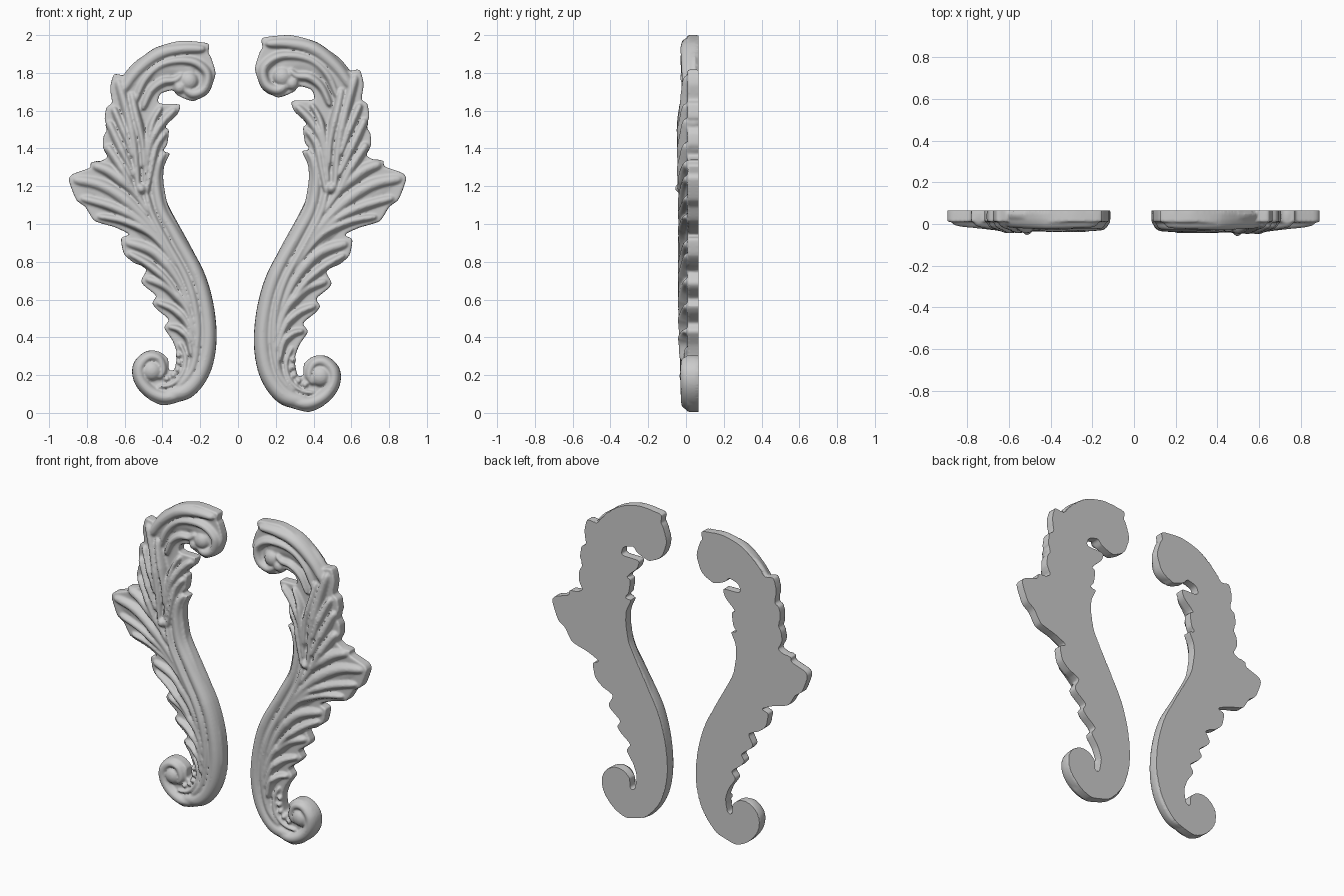
import bpy, bmesh, math
from mathutils import Vector

BACK = 0.065


def smooth(pts, n=8, closed=False, k=0.5):
    """Hermite curve through 2D points."""
    P = [Vector(p) for p in pts]
    m = len(P)
    get = (lambda i: P[i % m]) if closed else (lambda i: P[max(0, min(m - 1, i))])
    out = []
    for i in range(m if closed else m - 1):
        a, b, c, d = get(i - 1), get(i), get(i + 1), get(i + 2)
        lim = (c - b).length * 1.2
        t0, t1 = (c - a) * k, (d - b) * k
        t0 = t0 * min(1, lim / max(t0.length, 1e-6))
        t1 = t1 * min(1, lim / max(t1.length, 1e-6))
        for j in range(n):
            s = j / n
            out.append(b * (2*s**3 - 3*s*s + 1) + t0 * (s**3 - 2*s*s + s)
                       + c * (3*s*s - 2*s**3) + t1 * (s**3 - s*s))
    if not closed:
        out.append(P[-1])
    return out


def slab(bm, pts, front):
    """Flat backing plate cut to the outline."""
    vs = [bm.verts.new((p.x, BACK, p.y)) for p in pts]
    f = bm.faces.new(vs)
    r = bmesh.ops.extrude_face_region(bm, geom=[f], use_keep_orig=True)
    for v in r["geom"]:
        if isinstance(v, bmesh.types.BMVert):
            v.co.y = front


def rib(bm, pts, w, y=(-0.02, -0.045, -0.02), seg=10):
    """Domed strip along a path; w and y are start, middle and end values."""
    path = smooth(pts)
    n = len(path)
    rings = []
    for i, p in enumerate(path):
        t = i / (n - 1)
        mix = lambda q: q[0] + (q[1]-q[0])*2*t if t < .5 else q[1] + (q[2]-q[1])*(2*t-1)
        e = min(1, min(t, 1 - t) / 0.12)
        e = 0.35 + 0.65 * math.sqrt(1 - (1 - e) ** 2)
        tan = (path[min(i+1, n-1)] - path[max(i-1, 0)]).normalized()
        nor = Vector((-tan.y, tan.x))
        base = 0.055
        h = (base - mix(y)) * (0.6 + 0.4 * e)
        ring = []
        for j in range(seg + 1):
            a = math.pi * j / seg
            q = p + nor * mix(w) * e * math.cos(a)
            ring.append(bm.verts.new((q.x, base - h * math.sin(a) ** 0.75 if 0 < j < seg else base, q.y)))
        rings.append(ring)
    for r0, r1 in zip(rings, rings[1:]):
        for j in range(seg + 1):
            k = (j + 1) % (seg + 1)
            bm.faces.new((r0[j], r0[k], r1[k], r1[j]))
    bm.faces.new(rings[0])
    bm.faces.new(rings[-1][::-1])


def bead(bm, x, z, r, front):
    res = bmesh.ops.create_uvsphere(bm, u_segments=16, v_segments=10, radius=1)
    for v in res["verts"]:
        v.co = (x + v.co.x * r, 0.01 + v.co.y * (0.01 - front), z + v.co.z * r)


# Outline: hook top and leafy outer edge, then lower scroll and inner edge
outer = [(.13, 1.985), (.27, 2.0), (.38, 1.975), (.48, 1.91), (.575, 1.80), (.595, 1.81), (.645, 1.815),
         (.665, 1.74), (.655, 1.66), (.685, 1.635), (.695, 1.565), (.675, 1.525), (.70, 1.48),
         (.705, 1.42), (.68, 1.365), (.72, 1.34), (.77, 1.335), (.775, 1.305), (.87, 1.27), (.89, 1.235),
         (.85, 1.13), (.80, 1.09), (.75, 1.015), (.64, .98), (.56, .94), (.605, .92), (.59, .835),
         (.535, .785), (.465, .755), (.495, .69), (.48, .66), (.415, .605), (.435, .565), (.41, .53),
         (.345, .475), (.37, .43), (.325, .36), (.30, .285), (.315, .20)]
inner = [(.345, .20), (.35, .26), (.39, .295), (.44, .305), (.51, .27), (.54, .205), (.525, .125), (.455, .04),
         (.37, .005), (.245, .045), (.14, .175), (.085, .36), (.10, .55), (.155, .73), (.27, .945),
         (.35, 1.10), (.375, 1.235), (.37, 1.315), (.34, 1.385), (.385, 1.39), (.355, 1.43),
         (.345, 1.515), (.375, 1.525), (.30, 1.595), (.285, 1.65), (.38, 1.655), (.405, 1.665),
         (.39, 1.71), (.325, 1.73), (.295, 1.70), (.21, 1.67), (.125, 1.725), (.09, 1.82),
         (.115, 1.91), (.13, 1.935)]

bm = bmesh.new()
slab(bm, smooth(outer + inner, 6, True, 0.32), 0.008)

# Broad body swell under the veins
rib(bm, [(.36, .08), (.2, .2), (.19, .45), (.3, .76), (.44, 1.05), (.53, 1.3), (.57, 1.6)],
    (.06, .12, .08), (0, -.02, -.01))
rib(bm, [(.36, .9), (.55, 1.08), (.7, 1.18), (.85, 1.22)], (.08, .13, .06), (-.02, -.01, .01))
rib(bm, [(.58, 1.7), (.48, 1.82), (.34, 1.87), (.2, 1.83)], (.07, .09, .08), (0, -.01, 0))

# Main stem and lower scroll
rib(bm, [(.37, .06), (.25, .09), (.165, .2), (.132, .36), (.147, .55), (.2, .73), (.31, .93), (.39, 1.08),
         (.415, 1.23), (.4, 1.33), (.365, 1.39)], (.052, .046, .025), (-.025, -.04, -.015))
rib(bm, [(.3, .1), (.22, .2), (.19, .36), (.2, .53), (.25, .7), (.36, .9), (.44, 1.06), (.47, 1.18)],
    (.03, .035, .025), (-.02, -.045, -.04))
rib(bm, [(.28, .065), (.37, .05), (.45, .085), (.5, .15), (.503, .22), (.455, .27), (.4, .26), (.375, .2), (.4, .15)],
    (.04, .038, .022), (-.025, -.03, -.02))
bead(bm, .437, .195, .055, -.035)
rib(bm, [(.29, .35), (.255, .27), (.27, .18), (.33, .12), (.41, .105)], (.015, .02, .015), (-.01, -.02, -.01))
for bx, bz in [(.292, .28), (.288, .24), (.297, .2), (.32, .17), (.355, .15)]:
    bead(bm, bx, bz, .016, -.015)

# Body lobes: path, widths, front depths
L = (-.035, -.045, -.01)
lobes = [
    [(.3, .75), (.42, .96), (.57, 1.12), (.72, 1.21), (.87, 1.24)],
    [(.33, .84), (.5, 1.01), (.65, 1.09), (.83, 1.14)],
    [(.45, 1.05), (.54, 1.18), (.66, 1.28), (.76, 1.32)],
    [(.28, .74), (.43, .93), (.58, 1.01), (.74, 1.04)],
    [(.22, .52), (.3, .7), (.42, .84), (.585, .9)],
    [(.23, .5), (.34, .67), (.45, .77), (.57, .84)],
    [(.2, .38), (.25, .54), (.35, .65), (.475, .7)],
    [(.2, .32), (.25, .46), (.32, .53), (.415, .57)],
    [(.22, .27), (.24, .37), (.29, .42), (.35, .435)]]
widths = [.045, .036, .042, .03, .042, .03, .036, .03, .026]
for p, w in zip(lobes, widths):
    rib(bm, p, (.018, w, w * .7), L)

# Upper leaf pointing up, with its side lobes
U = (-.045, -.05, -.015)
for p, w in [([(.51, 1.15), (.53, 1.4), (.57, 1.6), (.625, 1.79)], .035),
             ([(.54, 1.36), (.59, 1.5), (.65, 1.64)], .028),
             ([(.53, 1.25), (.6, 1.4), (.675, 1.56)], .032),
             ([(.53, 1.16), (.6, 1.3), (.685, 1.43)], .034),
             ([(.48, 1.3), (.49, 1.45), (.53, 1.62), (.55, 1.72)], .03)]:
    rib(bm, p, (.02, w, w * .8), U)

# Inner leaf beside the stem
for p, w in [([(.48, 1.2), (.45, 1.42), (.39, 1.54), (.305, 1.63)], .03),
             ([(.48, 1.28), (.455, 1.46), (.43, 1.56), (.385, 1.64)], .024),
             ([(.47, 1.15), (.44, 1.3), (.415, 1.42), (.36, 1.5)], .026)]:
    rib(bm, p, (.018, w, w * .8), (-.04, -.04, -.015))
bead(bm, .495, 1.19, .035, -.06)

# Hook and curled tip
H = (-.02, -.03, -.02)
rib(bm, [(.6, 1.72), (.52, 1.83), (.4, 1.925), (.27, 1.955), (.145, 1.955)], (.035, .042, .028), H)
rib(bm, [(.53, 1.66), (.48, 1.78), (.4, 1.86), (.3, 1.89), (.2, 1.88), (.135, 1.82), (.15, 1.74), (.21, 1.71), (.26, 1.74)],
    (.025, .03, .035), H)
rib(bm, [(.49, 1.62), (.445, 1.72), (.38, 1.775), (.31, 1.785), (.27, 1.82)], (.022, .03, .02), H)
bead(bm, .235, 1.78, .05, -.03)
bead(bm, .285, 1.745, .035, -.025)


def finish(name, bm):
    """Fuse the parts into one carved solid with a flat back."""
    bmesh.ops.recalc_face_normals(bm, faces=bm.faces[:])
    me = bpy.data.meshes.new(name)
    bm.to_mesh(me)
    ob = bpy.data.objects.new(name, me)
    bpy.context.collection.objects.link(ob)
    m = ob.modifiers.new("fuse", 'REMESH')
    m.mode, m.voxel_size = 'VOXEL', 0.007
    s = ob.modifiers.new("soften", 'SMOOTH')
    s.factor, s.iterations = 0.5, 3
    dg = bpy.context.evaluated_depsgraph_get()
    new = bpy.data.meshes.new_from_object(ob.evaluated_get(dg))
    ob.modifiers.clear()
    ob.data = new
    for v in new.vertices:
        if v.co.y > 0.054:
            v.co.y = BACK
    bpy.ops.object.select_all(action='DESELECT')
    ob.select_set(True)
    bpy.context.view_layer.objects.active = ob
    bpy.ops.object.shade_smooth_by_angle(angle=math.radians(50))


left = bm.copy()
finish("right_acanthus_scroll", bm)

# Left scroll is a slightly smaller mirror copy
for v in left.verts:
    v.co = (-(.895 - .97 * (.89 - v.co.x)), BACK - .96 * (BACK - v.co.y), .035 + .9675 * v.co.z)
finish("left_acanthus_scroll", left)
